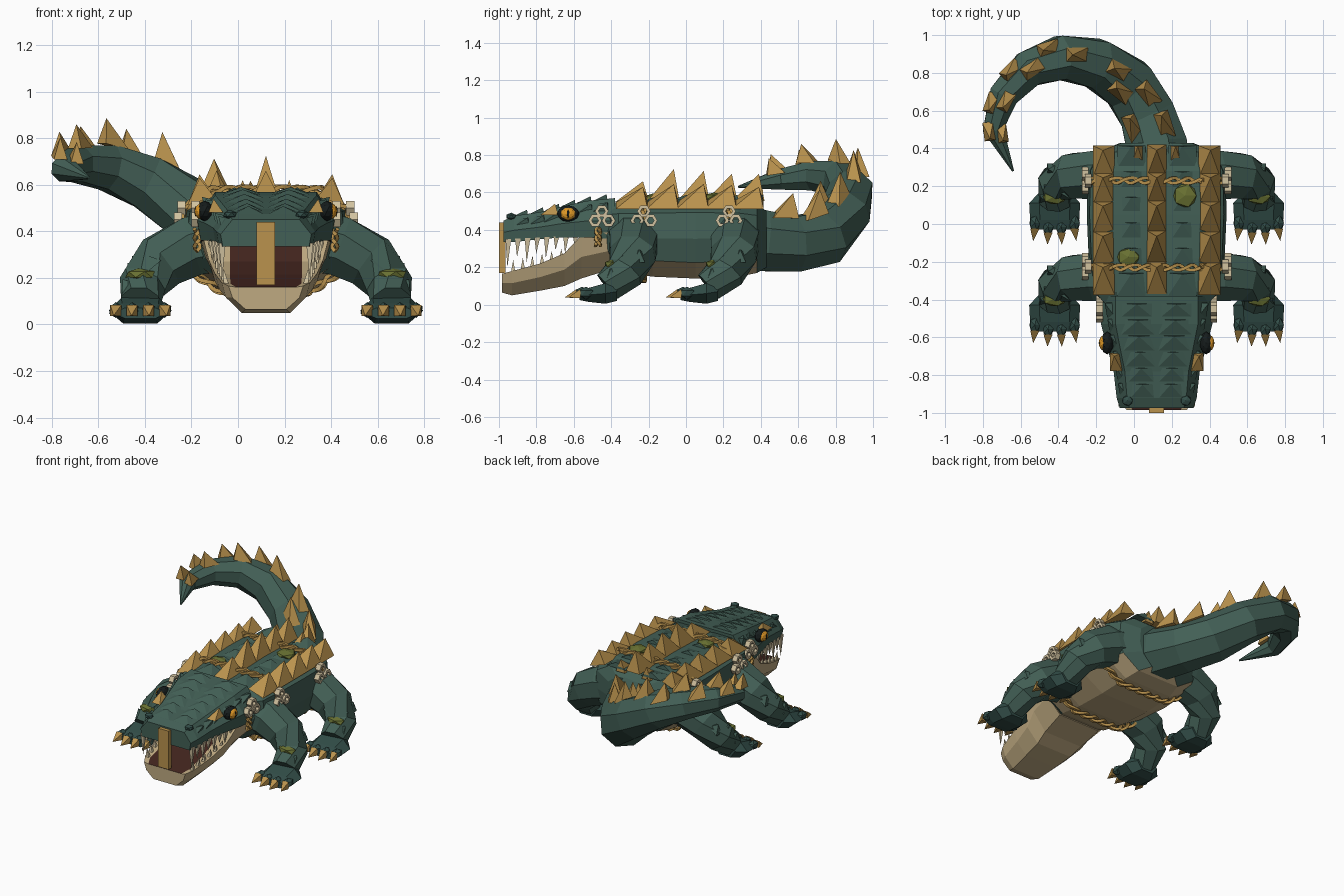
import bpy, bmesh, math
from mathutils import Vector as V

if "Cube" in bpy.data.objects:
    bpy.data.objects.remove(bpy.data.objects["Cube"])

CX = 0.12  # body axis
COLOURS = {
    "green": (.055, .115, .092), "dark_green": (.032, .075, .065), "gold": (.49, .29, .075),
    "tan": (.52, .40, .22), "cream": (.64, .54, .35), "mouth_red": (.055, .018, .013),
    "eye_orange": (.75, .32, .02), "moss": (.14, .165, .032), "black": (.008, .012, .012)}
MAT = {}
for n, c in COLOURS.items():
    MAT[n] = bpy.data.materials.new(n)
    MAT[n].diffuse_color = (*c, 1)

def make(name, verts, faces, mat, mat2=None, rule=None):
    me = bpy.data.meshes.new(name)
    bm = bmesh.new()
    vs = [bm.verts.new(v) for v in verts]
    for f in faces:
        bm.faces.new([vs[i] for i in f])
    bmesh.ops.recalc_face_normals(bm, faces=bm.faces)
    bm.normal_update()
    if rule:
        for f in bm.faces:
            f.material_index = int(rule(f))
    bm.to_mesh(me)
    bm.free()
    me.materials.append(MAT[mat])
    if mat2:
        me.materials.append(MAT[mat2])
    bpy.context.collection.objects.link(bpy.data.objects.new(name, me))

def loft(name, rings, mat, mat2=None, rule=None):
    n, k = len(rings[0]), len(rings)
    faces = [(a*n + i, a*n + (i+1) % n, (a+1)*n + (i+1) % n, (a+1)*n + i)
             for a in range(k-1) for i in range(n)]
    faces += [tuple(range(n)), tuple(range((k-1)*n, k*n))]
    make(name, [p for r in rings for p in r], faces, mat, mat2, rule)

def frame(path, i, ref):
    t = (path[min(i+1, len(path)-1)] - path[max(i-1, 0)]).normalized()
    s = t.cross(V(ref)).normalized()
    return t, s, s.cross(t)

def tube(name, pts, radii, sides, mat, ref=(0, 0, 1)):
    path, rings = [V(p) for p in pts], []
    for i, p in enumerate(path):
        t, s, u = frame(path, i, ref)
        rings.append([p + radii[i]*(s*math.cos(a) + u*math.sin(a))
                      for a in [math.tau*(j+.5)/sides for j in range(sides)]])
    loft(name, rings, mat)

def spikes(name, items, mat):
    """Each item: base centre, apex, and two half-axes of the base."""
    vs, fs = [], []
    for p, apex, u, v in items:
        p, u, v, b = V(p), V(u), V(v), len(vs)
        vs += [p+u+v, p-u+v, p-u-v, p+u-v, V(apex)]
        fs += [(b, b+1, b+2, b+3)] + [(b+i, b+(i+1) % 4, b+4) for i in range(4)]
    make(name, vs, fs, mat)

def blob(name, loc, scale, mat, sub=1):
    bm = bmesh.new()
    bmesh.ops.create_icosphere(bm, subdivisions=sub, radius=1)
    vs = [V([l + c*s for l, c, s in zip(loc, v.co, scale)]) for v in bm.verts]
    fs = [[v.index for v in f.verts] for f in bm.faces]
    bm.free()
    make(name, vs, fs, mat)

def sym(half, y, x0=CX):
    """Closed ring from right-hand (dx, z) points, top to bottom."""
    return [V((x0+d, y, z)) for d, z in half] + [V((x0-d, y, z)) for d, z in reversed(half)]

# Torso with pale belly
def torso_half(w, zt, zb):
    h = zt - zb
    return [(.62*w, zt), (.96*w, zt-.17*h), (w, zt-.5*h), (.9*w, zb+.085), (.5*w, zb)]

torso = [(-.46, .25, .53, .22), (-.36, .34, .55, .18), (-.18, .36, .56, .15), (.05, .37, .565, .14),
         (.28, .365, .56, .15), (.38, .32, .54, .17), (.43, .19, .50, .2)]
loft("torso", [sym(torso_half(w, a, b), y) for y, w, a, b in torso], "green", "tan",
     lambda f: f.normal.z < -.3 and abs(f.normal.y) < .6 and f.calc_center_median().z < .235)

# Upper head and snout
head = [(-.38, .295, .57, .35), (-.53, .295, .555, .36), (-.66, .26, .525, .36),
        (-.78, .228, .495, .35), (-.92, .212, .475, .335), (-.975, .195, .45, .335)]
loft("upper_jaw", [sym([(.74*w, a), (w, .45*a+.55*b), (.95*w, b)], y) for y, w, a, b in head],
     "green", "mouth_red", lambda f: f.normal.z < -.8)

# Lower jaw with mouth floor
jaw = [(-.985, .16, .165, .065), (-.93, .19, .18, .05), (-.78, .22, .22, .075), (-.65, .245, .275, .10),
       (-.56, .27, .37, .14), (-.40, .29, .39, .19)]
loft("lower_jaw", [sym([(min(.155, .8*w), a-.005), (w, a), (.9*w, .5*(a+b)), (.55*w, b)], y) for y, w, a, b in jaw],
     "tan", "mouth_red", lambda f: f.normal.z > .3 and abs(f.calc_center_median().x - CX) < .02)

# Strap plate on the snout
bar = [V((CX+sx*.04, y, z)) for y in (-1, -.965) for sx, z in ((-1, .17), (1, .17), (1, .44), (-1, .44))]
loft("snout_strap", [bar[:4], bar[4:]], "gold")

# Teeth
teeth = []
for s in (-1, 1):
    for i in range(8):
        f = i/7
        y, x = -.95+.36*f, CX+s*(.188+.05*f)
        ln = (.145 if i % 2 == 0 else .10)*(1-.45*f)
        teeth.append(((x, y, .35+.02*f), (x, y-.005, .345+.02*f-ln), (.015, 0, 0), (0, .015, 0)))
        y, x, z = y+.026, CX+s*(.17+.06*f), .165+.11*f
        if i < 7:
            teeth.append(((x, y, z), (x+s*.012, y, z+.075-.03*f), (.013, 0, 0), (0, .013, 0)))
spikes("teeth", teeth, "cream")

# Overlapping head and back scales
def head_top(y):
    for (y0, _, a0, _), (y1, _, a1, _) in zip(head, head[1:]):
        if y1 <= y <= y0:
            return a0 + (a1-a0)*(y-y0)/(y1-y0)
    return .44

scales = []
for i in range(6):
    y = -.46 - .085*i
    for s in (-1, 1):
        x, z = CX + s*(.105-.006*i), head_top(y) - .004
        scales.append(((x, y, z), (x, y+.035, z+.032), (.092-.005*i, 0, 0), (0, .04, .004)))
        x = CX + s*(.265-.014*i)
        scales.append(((x-s*.03, y, z-.045), (x+s*.01, y+.04, z-.01), (.025, 0, -.02*s), (0, .045, 0)))
for i in range(6):
    for dx in (-.135, .135):
        y = -.32 + .135*i
        scales.append(((CX+dx, y, .55), (CX+dx, y+.055, .588), (.075, 0, 0), (0, .06, 0)))
spikes("scales", scales, "green")

# Three rows of back spikes, tips swept to the rear
rows = []
for i, y in enumerate((-.235, -.07, .09, .24, .385)):
    rows.append(((CX, y-.05, .555), (CX, y+.005, (.66, .725, .715, .70, .70)[i]), (.052, 0, 0), (0, .085, 0)))
    for s in (-1, 1):
        x = CX + s*.28
        rows.append(((x, y-.055, .53), (x+s*.005, y+.005, (.63, .645, .645, .64, .63)[i]),
                     (.058, 0, -.018*s), (0, .085, 0)))
for s in (-1, 1):
    rows.append(((CX+s*.1, .36, .53), (CX+s*.1, .41, .62), (.035, 0, 0), (0, .055, 0)))
spikes("back_spikes", rows, "gold")

# Tail curling up and round to the left
tail = [(.12, .30, .355, .19), (.12, .42, .34, .175), (.07, .58, .325, .16), (-.03, .74, .36, .155),
        (-.20, .85, .49, .14), (-.39, .88, .61, .125), (-.56, .82, .675, .105),
        (-.69, .68, .69, .085), (-.745, .50, .67, .06), (-.64, .28, .63, .006)]
tpath, trad = [V(p[:3]) for p in tail], [p[3] for p in tail]
tube("tail", tpath, trad, 8, "green")
samples = []  # centre, frame and radius along the tail
for i in range(9):
    for f in [k/10 for k in range(10)]:
        axes = [a.lerp(b, f).normalized() for a, b in zip(frame(tpath, i, (0, 0, 1)), frame(tpath, i+1, (0, 0, 1)))]
        samples.append((tpath[i].lerp(tpath[i+1], f), *axes, trad[i]*(1-f) + trad[i+1]*f))
tspikes = []
for x, y in ((-.02, .52), (.17, .52), (.06, .71), (-.13, .84), (-.12, .73), (-.34, .9), (-.49, .93), (-.55, .81),
             (-.67, .81), (-.775, .65), (-.67, .66), (-.77, .48), (-.695, .49)):
    c, t, s, u, r = min(samples, key=lambda q: (q[0].xy - V((x, y))).length)
    side = max(-.75, min(.75, (V((x, y)) - c.xy).dot(s.xy)/r))
    p = c + r*.88*(s*side + u*math.sqrt(1-side*side))
    k = min(1, .5 + r*3.2)
    up = (u*.35 + V((0, 0, 1))).normalized()
    tspikes.append((p, p + up*.135*k + t*.05*k, s*.042*k, t*.072*k))
spikes("tail_spikes", tspikes, "gold")

# Four legs with toes, claws, bumps and moss
claws, bumps = [], []
LEG = [(.17, -.28, .37, .15), (.32, -.28, .335, .138), (.45, -.285, .27, .126),
       (.53, -.325, .175, .105), (.54, -.42, .095, .088)]
for part, oy in (("front", 0), ("hind", .54)):
    for side, s in (("left", -1), ("right", 1)):
        nm, fx = f"{part}_{side}", CX + s*.54
        tube(nm + "_leg", [(CX+s*d, y+oy, z) for d, y, z, r in LEG], [p[3] for p in LEG], 8, "green")
        foot = [(-.37, .08, .12, .02), (-.43, .135, .115, .005), (-.52, .13, .09, .015), (-.57, .115, .07, .025)]
        loft(nm + "_foot", [sym([(.6*w, a), (w, .5*(a+b)), (.55*w, b)], y+oy, fx) for y, w, a, b in foot],
             "dark_green")
        for j in range(4):
            x, y = fx + (j-1.5)*.07, -.545 + oy - (.02 if j in (1, 2) else 0)
            blob(f"{nm}_toe_{j+1}", (x, y+.01, .062), (.032, .045, .034), "dark_green")
            claws.append(((x, y-.02, .06), (x+(j-1.5)*.006, y-.085, .038), (.024, 0, 0), (0, 0, .024)))
        for d, y, z in ((.55, -.25, .25), (.57, -.34, .22), (.48, -.38, .25), (.59, -.40, .15)):
            bumps.append(((CX+s*d, y+oy, z), (CX+s*(d+.025), y+oy, z+.045), (.03, 0, -.025*s), (0, .03, 0)))
        blob(nm + "_moss", (fx, -.395+oy, .215), (.07, .045, .028), "moss")
spikes("claws", claws, "gold")
spikes("leg_bumps", bumps, "green")

# Moss on the back
blob("back_moss_front", (-.03, -.175, .57), (.065, .055, .025), "moss")
blob("back_moss_rear", (.27, .15, .575), (.068, .07, .025), "moss")

# Twisted ropes round the torso
for label, y0, w in (("front", -.23, .355), ("rear", .23, .366)):
    ring = sym([(d*1.015, z + (.015 if i == 0 else -.01 if i == 4 else 0))
                for i, (d, z) in enumerate(torso_half(w, .565, .148))], y0)
    for ph in (0, math.pi):
        pts = []
        for i, p in enumerate(ring):
            q = ring[(i+1) % len(ring)]
            n = max(3, int((q-p).length/.014))
            for j in range(n):
                c, a = p.lerp(q, j/n), ph + len(pts)*.6
                out = (c - V((CX, y0, .36))).normalized()
                pts.append(c + .014*(out*math.cos(a) + V((0, 1, 0))*math.sin(a)))
        pts.append(pts[0])
        tube(f"{label}_rope_{1 if ph else 2}", pts, [.012]*len(pts), 4, "gold", (0, 1, 0))

# Clusters of six-sided rings, neck cords, eyes, nostrils and brow spikes
def hex_ring(name, x, y, z, s):
    loft(name, [[V((x+s*dx, y+r*math.cos(math.tau*k/6), z+r*math.sin(math.tau*k/6)))
                 for dx, r in ((0, .036), (.035, .036), (.035, .018), (0, .018))] for k in range(7)], "cream")

for s, side in ((-1, "left"), (1, "right")):
    for label, y0, d in (("neck", -.45, .285), ("shoulder", -.225, .345), ("hip", .23, .345)):
        for j, (dy, z) in enumerate(((0, .5), (-.036, .45), (.036, .45))):
            hex_ring(f"{label}_{side}_ring_{j+1}", CX+s*(d + (.015 if j and d > .3 else 0)), y0+dy, z, s)
    for ph in (0, math.pi):
        pts = [(CX+s*(.295+.012*math.cos(ph+i)), -.47+.014*math.sin(ph+i), .41-.012*i) for i in range(9)]
        tube(f"neck_cord_{side}_{1 if ph else 2}", pts, [.011]*9, 4, "gold", (0, 1, 0))
    blob(f"{side}_eye_socket", (CX+s*.262, -.63, .487), (.034, .06, .044), "black", 2)
    blob(f"{side}_eye", (CX+s*.28, -.63, .486), (.026, .042, .034), "eye_orange", 2)
    blob(f"{side}_pupil", (CX+s*.302, -.63, .486), (.006, .008, .024), "black")
    blob(f"{side}_nostril", (CX+s*.155, -.935, .472), (.032, .03, .02), "dark_green")
    spikes(f"{side}_brow_spike", [((CX+s*.215, -.73, .48), (CX+s*.225, -.70, .54), (.032, 0, 0), (0, .048, 0))], "gold")

for m in bpy.data.materials:
    if m.users and not m.is_grease_pencil:
        m.use_nodes = True
        m.node_tree.nodes["Principled BSDF"].inputs["Base Color"].default_value = m.diffuse_color
